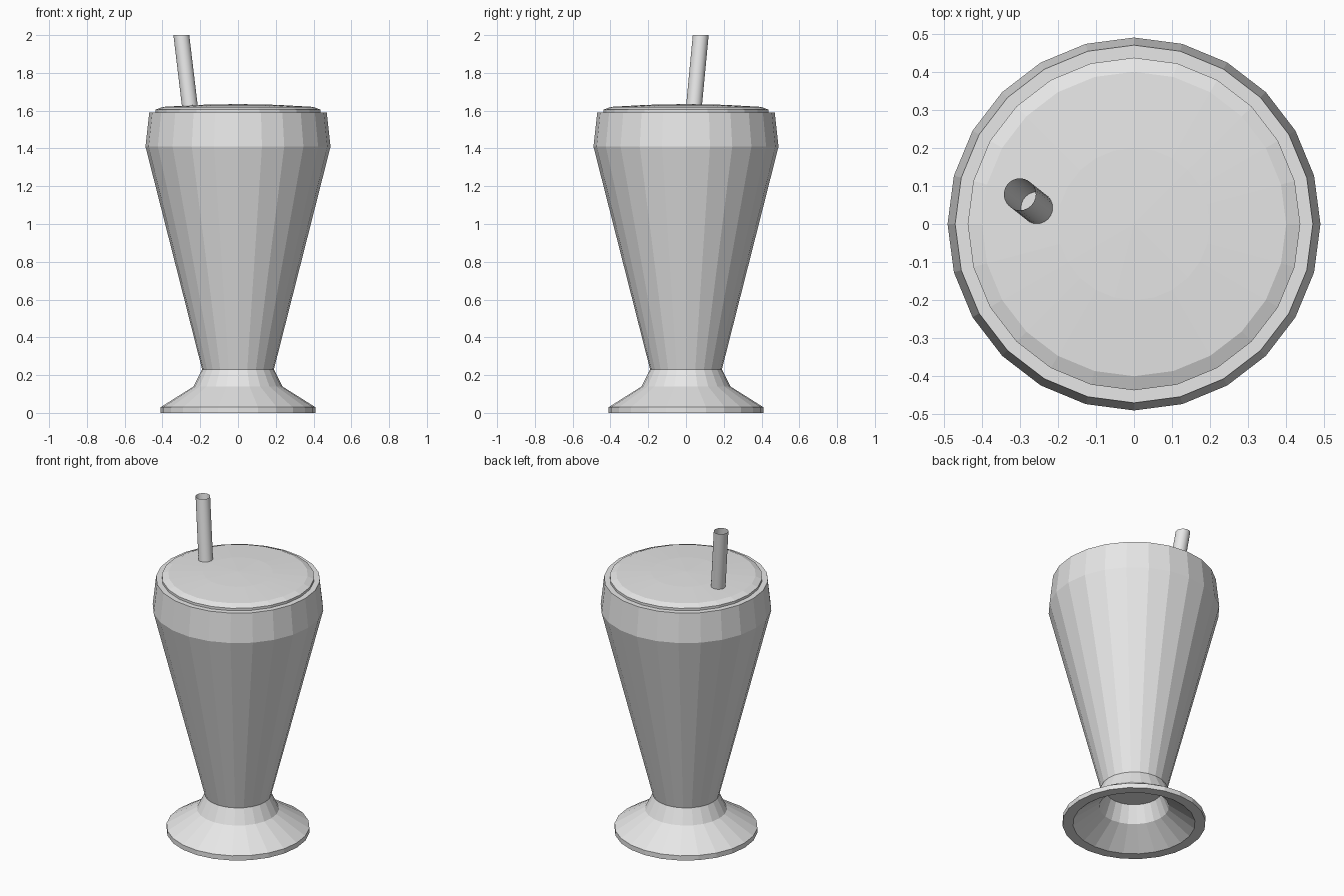
import bpy
import bmesh
from math import sin, cos, tau

cube = bpy.data.objects.get("Cube")
if cube:
    bpy.data.objects.remove(cube)

GREY = 0.8
grey = bpy.data.materials.new("light_grey")
grey.use_nodes = True
grey.diffuse_color = (GREY, GREY, GREY, 1)
grey.node_tree.nodes["Principled BSDF"].inputs["Base Color"].default_value = (GREY, GREY, GREY, 1)


def lathe(name, profile, sides=24, closed=False, smooth=False, centre=lambda z: (0, 0)):
    """Turn (radius, height) points around a vertical or slanted axis."""
    bm = bmesh.new()
    rings = []
    for r, z in profile:
        cx, cy = centre(z)
        if r == 0:
            rings.append([bm.verts.new((cx, cy, z))] * sides)
        else:
            rings.append([bm.verts.new((cx + r * cos(tau * i / sides),
                                        cy + r * sin(tau * i / sides), z))
                          for i in range(sides)])
    pairs = list(zip(rings, rings[1:]))
    if closed:
        pairs.append((rings[-1], rings[0]))
    for low, high in pairs:
        for i in range(sides):
            j = (i + 1) % sides
            corners = dict.fromkeys((low[i], low[j], high[j], high[i]))
            # Two points on the axis span no face
            if len(corners) > 2:
                bm.faces.new(list(corners))
    bmesh.ops.recalc_face_normals(bm, faces=bm.faces)
    for face in bm.faces:
        face.smooth = smooth
    mesh = bpy.data.meshes.new(name)
    bm.to_mesh(mesh)
    bm.free()
    mesh.materials.append(grey)
    obj = bpy.data.objects.new(name, mesh)
    bpy.context.collection.objects.link(obj)


# Flared foot, hollow underneath
lathe("foot", [(0.41, 0), (0.41, 0.03), (0.235, 0.14), (0.19, 0.23),
               (0, 0.23), (0, 0.215), (0.16, 0.215), (0.2, 0.11), (0.35, 0)],
      closed=True)

# Tapered cup
lathe("cup", [(0, 0.23), (0.19, 0.23), (0.49, 1.41), (0, 1.41)])

# Collar around the mouth of the cup
lathe("collar", [(0.49, 1.41), (0.47, 1.59), (0.425, 1.59), (0.425, 1.41)], closed=True)

# Slightly domed lid
lathe("lid", [(0, 1.58), (0.437, 1.58), (0.437, 1.605), (0.4, 1.62),
              (0.2, 1.631), (0, 1.635)])


# Leaning open straw
def lean(z):
    t = (z - 1.6) / 0.4
    return -0.252 - 0.048 * t, 0.04 + 0.038 * t


lathe("straw", [(0.042, 1.6), (0.042, 2)], smooth=True, centre=lean)
